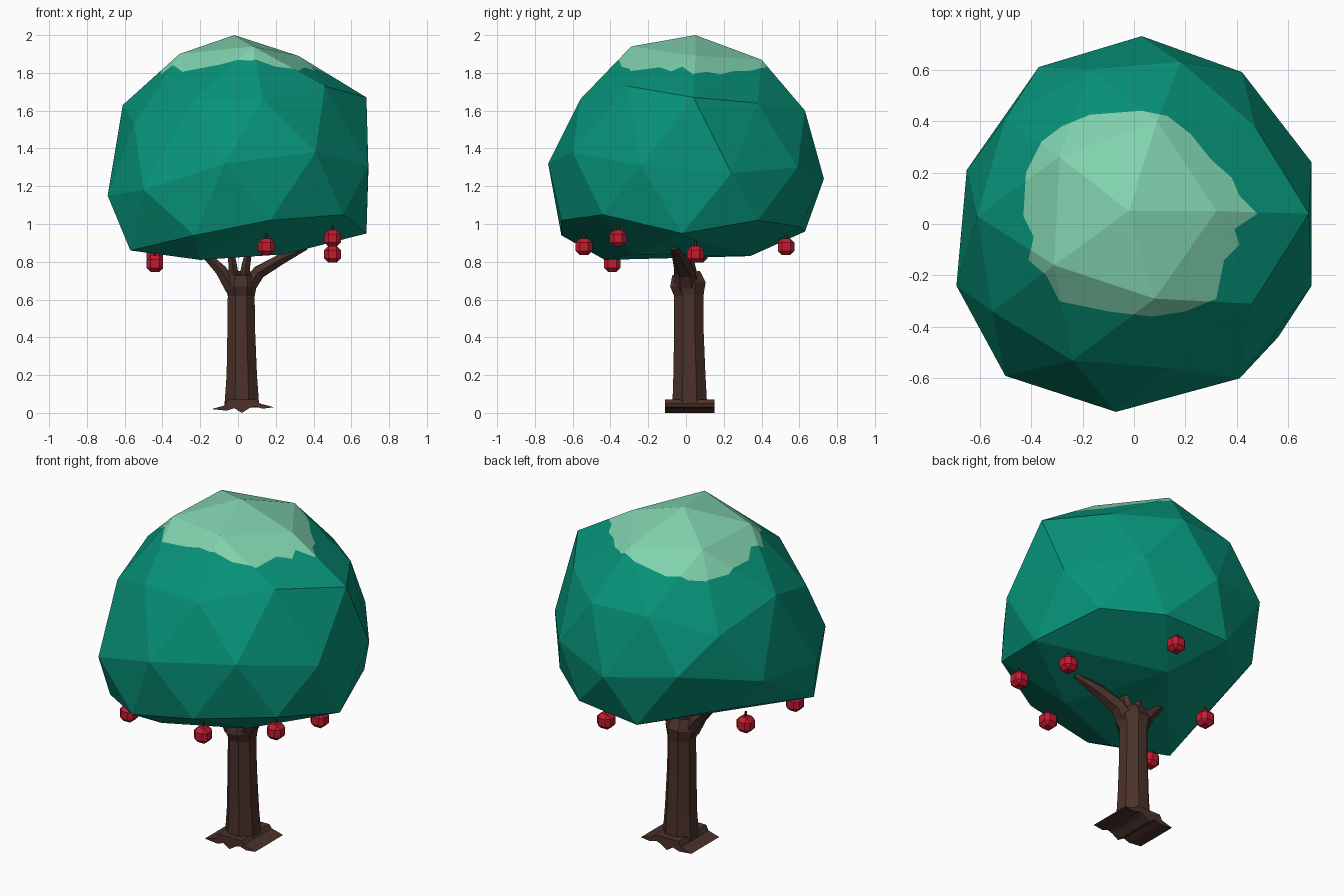
import bpy, bmesh, math
from mathutils import Vector

if "Cube" in bpy.data.objects:
    bpy.data.objects.remove(bpy.data.objects["Cube"])


def material(name, rgb):
    m = bpy.data.materials.new(name)
    m.diffuse_color = (*rgb, 1)
    m.use_nodes = True
    m.node_tree.nodes["Principled BSDF"].inputs["Base Color"].default_value = m.diffuse_color
    return m


GREEN = material("leaf green", (0.002, 0.287, 0.188))
MINT = material("pale mint", (0.22, 0.65, 0.43))
BROWN = material("bark brown", (0.07, 0.031, 0.023))
RED = material("apple red", (0.56, 0.011, 0.03))


def finish(name, bm, *mats):
    bmesh.ops.recalc_face_normals(bm, faces=bm.faces[:])
    me = bpy.data.meshes.new(name)
    bm.to_mesh(me)
    bm.free()
    for m in mats:
        me.materials.append(m)
    ob = bpy.data.objects.new(name, me)
    bpy.context.collection.objects.link(ob)
    return ob


def tube(name, path, radii, sides):
    """Loft of polygon rings along a path lying roughly in the xz plane."""
    bm = bmesh.new()
    pts = [Vector(p) for p in path]
    rings = []
    for i, (p, (ra, rb)) in enumerate(zip(pts, radii)):
        t = (pts[min(i + 1, len(pts) - 1)] - pts[max(i - 1, 0)]).normalized()
        n = Vector((0, 1, 0)).cross(t).normalized()
        b = t.cross(n)
        angles = [2 * math.pi * (k + 0.5) / sides for k in range(sides)]
        rings.append([bm.verts.new(p + n * ra * math.cos(a) + b * rb * math.sin(a))
                      for a in angles])
    for r0, r1 in zip(rings, rings[1:]):
        for k in range(sides):
            j = (k + 1) % sides
            bm.faces.new((r0[k], r0[j], r1[j], r1[k]))
    bm.faces.new(rings[0])
    bm.faces.new(rings[-1])
    return finish(name, bm, BROWN)


# Canopy: faceted hull around five tiers of corner points
crown = [(-.02, .05, 2), (.08, -.29, 1.94), (.32, .05, 1.89), (.09, .4, 1.87),
         (-.29, .26, 1.9), (-.31, -.16, 1.9)]
shoulder = [(.68, .04, 1.67), (.46, -.31, 1.73), (.13, -.56, 1.66), (-.24, -.53, 1.66),
            (-.55, -.34, 1.53), (-.61, .03, 1.63), (-.5, .41, 1.5), (-.17, .6, 1.6),
            (.18, .63, 1.6), (.47, .38, 1.64)]
waist = [(-.07, -.73, 1.32), (.41, -.6, 1.38), (.69, -.24, 1.31), (.69, .24, 1.27),
         (.42, .59, 1.3), (.03, .73, 1.24), (-.37, .61, 1.3), (-.65, .21, 1.2),
         (-.69, -.24, 1.15), (-.5, -.59, 1.18)]
skirt = [(.17, -.66, 1.02), (.56, -.44, 1.05), (.68, -.02, .95), (.56, .38, 1.02),
         (.28, .6, .985), (-.12, .63, .96), (-.5, .25, 1.02), (-.57, -.38, .86),
         (-.23, -.66, .94)]
underside = [(-.2, -.43, .81), (.05, .34, .83), (.25, -.28, .84)]
bm = bmesh.new()
for co in crown + shoulder + waist + skirt + underside:
    bm.verts.new(co)
bmesh.ops.convex_hull(bm, input=bm.verts[:])
loose = [v for v in bm.verts if not v.link_faces]
bmesh.ops.delete(bm, geom=loose, context='VERTS')

# Pale cap: cut the crown along a wavy outline, then recolour the faces inside it
outline = [(-.43, .03), (-.42, .2), (-.36, .32), (-.28, .38), (-.17, .425), (.03, .44),
           (.13, .42), (.22, .35), (.3, .25), (.38, .18), (.41, .11), (.48, .04),
           (.39, -.02), (.41, -.08), (.35, -.14), (.32, -.29), (.2, -.34), (.07, -.36),
           (-.1, -.34), (-.29, -.3), (-.34, -.2), (-.41, -.14), (-.39, -.05)]


def inside(x, y):
    hit = False
    for (ax, ay), (bx, by) in zip(outline, outline[1:] + outline[:1]):
        if (ay > y) != (by > y) and x < ax + (y - ay) * (bx - ax) / (by - ay):
            hit = not hit
    return hit


for a, b in zip(outline, outline[1:] + outline[:1]):
    top = [f for f in bm.faces if f.calc_center_median().z > 1.65]
    geom = top + list({e for f in top for e in f.edges}) + list({v for f in top for v in f.verts})
    bmesh.ops.bisect_plane(bm, geom=geom, dist=1e-5, plane_co=(*a, 0),
                           plane_no=(b[1] - a[1], a[0] - b[0], 0))
for f in bm.faces:
    c = f.calc_center_median()
    f.material_index = int(c.z > 1.6 and inside(c.x, c.y))
finish("canopy", bm, GREEN, MINT)

# Trunk and branches
tube("trunk",
     [(.02, .02, .03), (.02, .018, .2), (.017, .015, .45), (.017, .015, .62),
      (.015, .01, .68), (.015, 0, .74)],
     [(.1, .1), (.087, .092), (.079, .084), (.077, .084), (.092, .102), (.075, .08)], 8)
tube("right_branch", [(.05, 0, .66), (.11, -.005, .745), (.23, -.03, .815), (.36, -.065, .875)],
     [(.045, .065), (.04, .055), (.032, .042), (.014, .018)], 6)
tube("left_branch", [(-.03, 0, .66), (-.09, 0, .755), (-.15, 0, .815), (-.21, -.02, .87)],
     [(.045, .065), (.035, .055), (.026, .04), (.015, .025)], 6)
for side, x in (("left", -.02), ("right", .03)):
    tube(side + "_middle_branch", [(x, 0, .68), (x * 1.4, -.02, .78), (x * 2, -.03, .87)],
         [(.035, .06), (.026, .045), (.018, .03)], 6)

# Root base: jagged profile pulled through in y
profile = [(-.14, .02), (-.07, .04), (-.055, .07), (.1, .07), (.115, .05), (.19, .03),
           (.13, .022), (.09, .035), (.06, .025), (.02, 0), (-.02, .025), (-.06, .012)]
bm = bmesh.new()
face = bm.faces.new([bm.verts.new((x, -.11, z)) for x, z in profile])
ext = bmesh.ops.extrude_face_region(bm, geom=[face], use_keep_orig=True)
bmesh.ops.translate(bm, vec=(0, .26, 0),
                    verts=[g for g in ext["geom"] if isinstance(g, bmesh.types.BMVert)])
finish("root_base", bm, BROWN)

# Apples: bevelled cubes hanging on short stems
apples = [(.15, -.54, .88), (-.44, -.39, .79), (.5, -.36, .925), (.5, .05, .84),
          (.15, .53, .88), (-.44, .07, .84)]
for i, (x, y, z) in enumerate(apples, 1):
    bm = bmesh.new()
    bmesh.ops.create_cube(bm, size=.088)
    bmesh.ops.bevel(bm, geom=bm.edges[:], offset=.022, segments=1, affect='EDGES')
    bmesh.ops.translate(bm, vec=(x, y, z), verts=bm.verts[:])
    finish(f"apple_{i}", bm, RED)
    tube(f"apple_stem_{i}", [(x, y, z + .04), (x, y, z + .07)], [(.008, .008)] * 2, 5)
